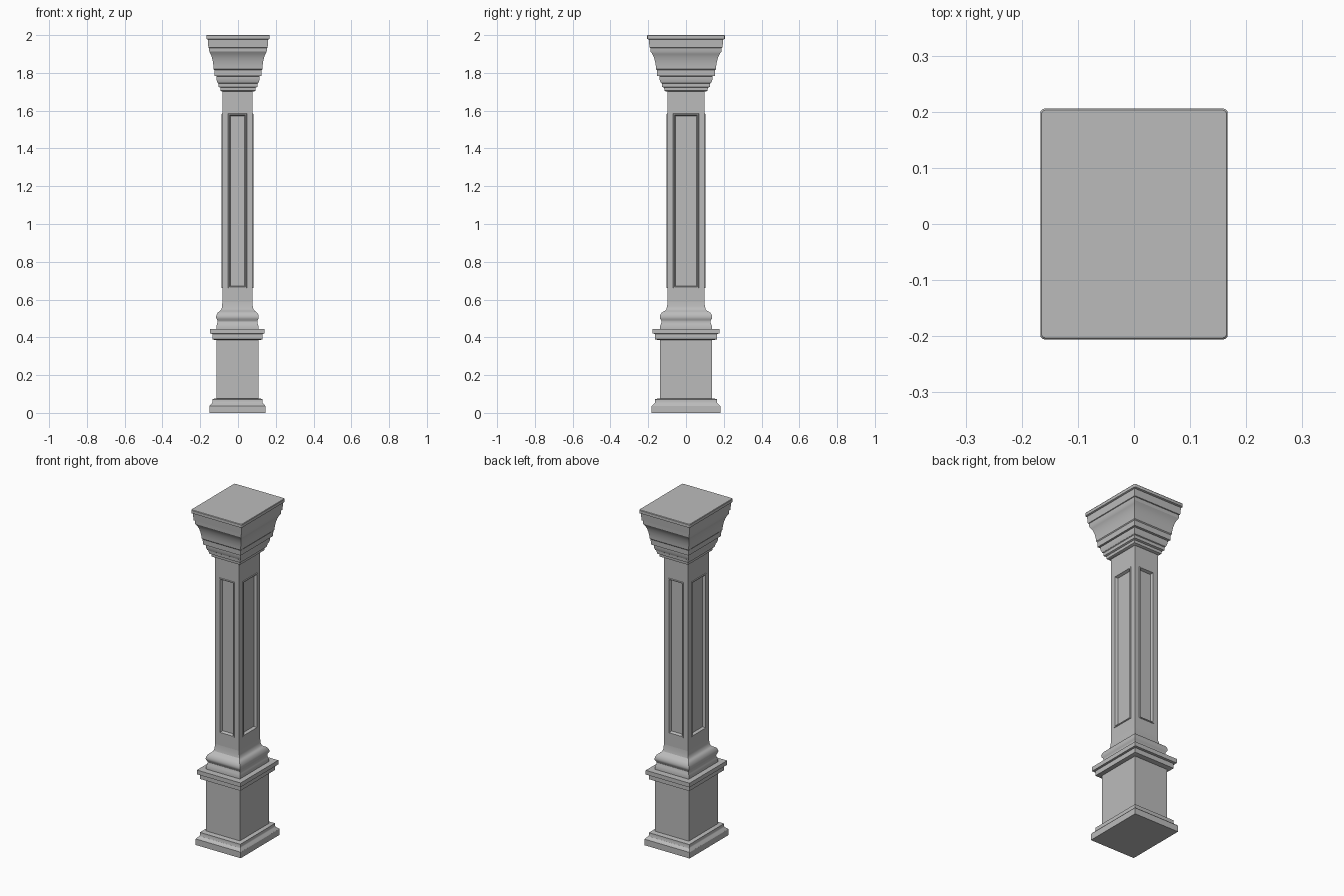
import bpy, bmesh, math

if "Cube" in bpy.data.objects:
    bpy.data.objects.remove(bpy.data.objects["Cube"])

STONE = bpy.data.materials.new("grey stone")
STONE.diffuse_color = (0.5, 0.5, 0.5, 1)
STONE.use_nodes = True
STONE.node_tree.nodes["Principled BSDF"].inputs["Base Color"].default_value = STONE.diffuse_color
DEPTH = 1.23  # the plan is deeper than it is wide


def ring(bm, h, z, r, cx):
    """Rectangular ring of half width h, with optional rounded corners."""
    hx, hy = h, h * DEPTH
    verts = []
    for k, (sx, sy) in enumerate([(1, 1), (-1, 1), (-1, -1), (1, -1)]):
        for a in ((0, 30, 60, 90) if r else (0,)):
            t = math.radians(90 * k + a)
            x = sx * (hx - r) + r * math.cos(t)
            y = sy * (hy - r) + r * math.sin(t)
            if not r:
                x, y = sx * hx, sy * hy
            verts.append(bm.verts.new((x + cx, y, z)))
    return verts


def loft(name, profile, r=0.0, cx=0.0, panel=None):
    """Sweep a (half width, height) profile round the rectangular plan."""
    bm = bmesh.new()
    rings = [ring(bm, h, z, r, cx) for h, z in profile]
    n = len(rings[0])
    for a, b in zip(rings, rings[1:]):
        for i in range(n):
            j = (i + 1) % n
            bm.faces.new((a[i], a[j], b[j], b[i]))
    bm.faces.new(rings[0][::-1])
    bm.faces.new(rings[-1])
    bm.normal_update()
    if panel:
        z0, z1, steps = panel
        faces = [f for f in bm.faces if abs(f.normal.z) < 0.1
                 and z0 < f.calc_center_median().z < z1]
        for thickness, depth in steps:
            bmesh.ops.inset_individual(bm, faces=faces, thickness=thickness,
                                       depth=depth, use_even_offset=True)
            bm.normal_update()
    me = bpy.data.meshes.new(name)
    bm.to_mesh(me)
    bm.free()
    me.materials.append(STONE)
    ob = bpy.data.objects.new(name, me)
    bpy.context.collection.objects.link(ob)
    bpy.ops.object.select_all(action='DESELECT')
    ob.select_set(True)
    bpy.context.view_layer.objects.active = ob
    bpy.ops.object.shade_smooth_by_angle(angle=math.radians(30))
    return ob


OFF = -0.003
# stepped foot
loft("plinth", [(.148, 0), (.148, .036), (.144, .042), (.135, .050),
                (.133, .056), (.133, .072), (.122, .076)], cx=OFF)
# plain block
loft("pedestal", [(.111, .07), (.111, .39)], cx=OFF)
# ledge on the pedestal
loft("pedestal_ledge", [(.122, .386), (.133, .390), (.133, .418),
                        (.144, .420), (.144, .445)], cx=OFF)
# curved moulding under the shaft
loft("shaft_base", [(.112, .443), (.112, .458), (.108, .470), (.105, .483),
                    (.107, .492), (.112, .500), (.113, .508), (.111, .518),
                    (.105, .530), (.097, .537), (.092, .540), (.085, .548),
                    (.081, .565), (.0795, .60)], cx=OFF)
# shaft with a raised rim and sunken panel on each side
loft("shaft", [(.080, .55), (.080, .63), (.080, 1.615), (.080, 1.71)], cx=OFF,
     panel=(.8, 1.5, [(.030, 0), (.002, .004), (.005, 0), (.006, -.016)]))
# stepped and coved head
loft("capital", [(.086, 1.702), (.093, 1.706), (.094, 1.722), (.103, 1.726),
                 (.104, 1.744), (.108, 1.747), (.114, 1.765), (.114, 1.782),
                 (.124, 1.784), (.125, 1.815), (.129, 1.820), (.130, 1.838),
                 (.133, 1.860), (.138, 1.882), (.145, 1.900), (.152, 1.912),
                 (.153, 1.932), (.157, 1.934), (.160, 1.978)])
# top slab
loft("top_slab", [(.160, 1.976), (.167, 1.980), (.167, 1.997), (.165, 2.0)], r=.007)
